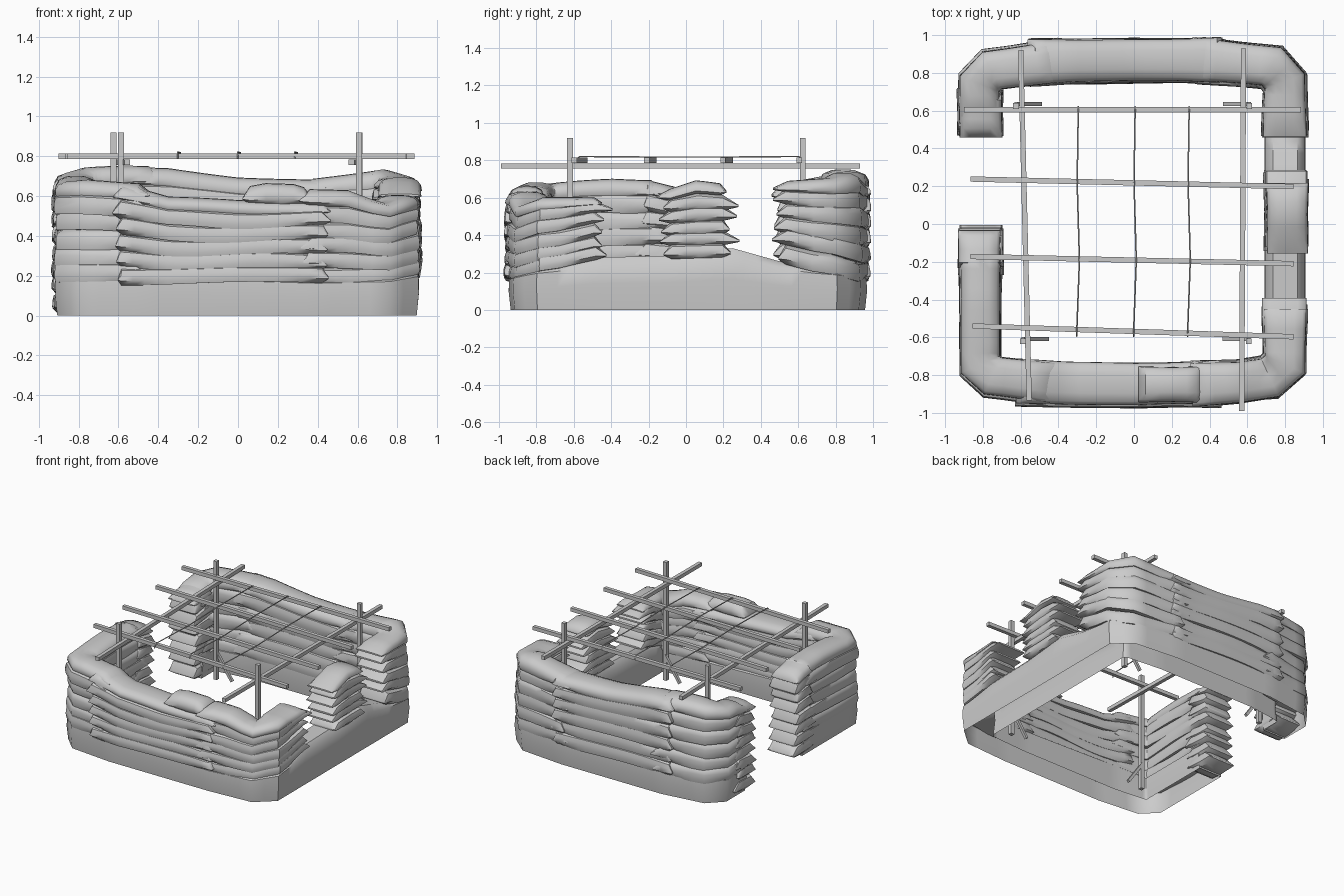
import bpy, bmesh, math, random
from mathutils import Vector

random.seed(4)
cube = bpy.data.objects.get("Cube")
if cube:
    bpy.data.objects.remove(cube)

grey = bpy.data.materials.new("pale_grey")
grey.use_nodes = True
tone = (0.6, 0.6, 0.6, 1)
grey.diffuse_color = tone
grey.node_tree.nodes["Principled BSDF"].inputs["Base Color"].default_value = tone

# Cross-sections: (sideways -1..1, height 0..1)
BASE = [(-.9, 0), (-1, .5), (-.97, .85), (-.6, 1), (.6, 1), (.97, .85), (1, .5), (.9, 0)]
BAG = [(-.95, 0), (-1, .25), (-.99, .55), (-.93, .8), (-.6, 1),
       (.6, 1), (.93, .8), (.99, .55), (1, .25), (.95, 0)]
CAP = [(-.93, 0), (-1, .2), (-.98, .5), (-.83, .8), (-.45, .97), (0, 1),
       (.45, .97), (.83, .8), (.98, .5), (1, .2), (.93, 0)]
FLARE = 0.2  # length of the loose, drooping part at each bag end


def finish(name, bm, smooth=True):
    bmesh.ops.recalc_face_normals(bm, faces=bm.faces)
    mesh = bpy.data.meshes.new(name)
    bm.to_mesh(mesh)
    bm.free()
    mesh.materials.append(grey)
    obj = bpy.data.objects.new(name, mesh)
    bpy.context.collection.objects.link(obj)
    if smooth:
        bpy.ops.object.select_all(action='DESELECT')
        obj.select_set(True)
        bpy.context.view_layer.objects.active = obj
        bpy.ops.object.shade_smooth_by_angle(angle=math.radians(45))
    return obj


def resample(path, step=0.06):
    """Split a path of (x, y, low, high) into short even steps."""
    out = []
    for a, b in zip(path, path[1:]):
        a, b = Vector(a), Vector(b)
        n = max(1, round((b - a).xy.length / step))
        out += [a.lerp(b, i / n) for i in range(n)]
    return out + [Vector(path[-1])]


def sweep(bm, path, half, profile, wobble=0.0, tip=0.0, closed=True):
    """Sweep a cross-section along a path; tip makes pinched, flared bag ends."""
    rings = []
    last = len(path) - 1
    phase, rate = random.uniform(0, 6), random.uniform(4, 8)
    for i, p in enumerate(path):
        d0 = (p - path[max(i - 1, 0)]).xy.normalized()
        d1 = (path[min(i + 1, last)] - p).xy.normalized()
        t = (d0 + d1).normalized()
        miter = 1 / max(t.dot(d1 if i < last else d0), 0.75)
        wave = wobble * math.sin(phase + rate * i * 0.06)
        # Loose ends spread outwards and lift their underside
        to_end = min((p - path[0]).xy.length, (p - path[-1]).xy.length)
        loose = max(0, 1 - to_end / FLARE) if tip else 0
        side = Vector((-t.y, t.x)) * half * miter * (1 + wave * 2 + 0.06 * loose)
        lo, hi = p.z + wave, p.w + wave * 0.7
        ring = (p.xy, side, lo, hi, loose)
        end = -1 if i == 0 else 1
        if tip and i in (0, last):
            reach = tip * random.uniform(0.5, 1.5)
            mid = lo + (hi - lo) * 0.3
            pinch = (p.xy + t * end * reach, side, mid - 0.006, mid + 0.006, loose)
            rings += [pinch, ring] if i == 0 else [ring, pinch]
        else:
            rings.append(ring)
    n = len(profile)
    loops = []
    for c, s, lo, hi, loose in rings:
        tuck = 1 - 0.22 * loose
        loops.append([bm.verts.new((*(c + s * u * (tuck if v == 0 else 1)), lo + (hi - lo) * v))
                      for u, v in profile])
    for a, b in zip(loops, loops[1:]):
        for j in range(n if closed else n - 1):
            k = (j + 1) % n
            bm.faces.new((a[j], a[k], b[k], b[j]))
    bm.faces.new(loops[0])
    bm.faces.new(loops[-1])


def stack(name, path, half, layers=6, tip=0.06):
    """Pile of bag layers following a path of (x, y, bottom, top)."""
    bm = bmesh.new()
    pts = resample(path)
    mean = sum(p.w - p.z for p in pts) / len(pts)

    def level(p, f):
        # Lower layers lie flat, upper ones follow the sagging top
        return p.z + mean * f + (p.w - p.z - mean) * f * f

    for i in range(layers):
        top = i == layers - 1
        shift = Vector((random.uniform(-.008, .008), random.uniform(-.008, .008)))
        row = []
        for p in pts:
            lo, hi = level(p, i / layers), level(p, (i + 1) / layers)
            row.append(Vector((p.x + shift.x, p.y + shift.y, lo,
                               hi if top else hi + (hi - lo) * .25)))
        sweep(bm, row, half * (0.97 if top else random.uniform(.98, 1.03)),
              CAP if top else BAG, wobble=0.01, tip=tip)
    finish(name, bm)


# Foundation skin, hollow underneath and open at the doorway, with a raised left sill
bm = bmesh.new()
ring = [(-.81, -.13, 0, .2), (-.81, -.75, 0, .2), (-.75, -.81, 0, .2), (-.45, -.84, 0, .22),
        (.4, -.84, 0, .19), (.72, -.82, 0, .2), (.8, -.75, 0, .23), (.8, -.5, 0, .28),
        (.8, -.1, 0, .29), (.8, .25, 0, .33), (.8, .5, 0, .26), (.8, .76, 0, .22),
        (.72, .83, 0, .2), (.4, .86, 0, .2), (-.45, .86, 0, .2), (-.75, .82, 0, .2),
        (-.81, .76, 0, .2), (-.81, .57, 0, .2)]
sweep(bm, resample(ring), 0.108, BASE, closed=False)
finish("foundation_skin", bm)

# Stacked bag walls
stack("front_right_corner", [(-.815, -.19, .16, .7), (-.815, -.4, .16, .7), (-.815, -.75, .16, .67),
                             (-.75, -.81, .16, .68), (-.5, -.84, .16, .67)], .105)
stack("front_wall", [(-.58, -.84, .16, .66), (-.35, -.85, .16, .59), (0, -.855, .16, .58),
                     (.42, -.845, .16, .58)], .115, tip=.03)
stack("front_left_corner", [(.36, -.845, .16, .63), (.55, -.835, .16, .63), (.72, -.81, .16, .57),
                            (.8, -.74, .2, .61), (.8, -.49, .26, .61)], .111)
stack("left_pillar", [(.805, -.08, .27, .65), (.805, .06, .27, .69), (.805, .19, .27, .67)], .106)
stack("back_left_corner", [(.8, .54, .25, .69), (.8, .75, .2, .71), (.73, .83, .16, .74),
                           (.38, .865, .16, .69)], .111)
stack("back_wall", [(.44, .865, .16, .68), (0, .865, .16, .7), (-.35, .86, .16, .74),
                    (-.52, .855, .16, .74)], .116, tip=.03)
stack("back_right_corner", [(-.45, .86, .16, .75), (-.75, .82, .16, .74),
                            (-.815, .75, .16, .72), (-.815, .62, .16, .7)], .106)

# Door jambs, piled right from the ground
stack("door_jamb_front", [(-.815, -.21, .02, .7), (-.815, -.07, .02, .66)], .11, layers=8, tip=.04)
stack("door_jamb_back", [(-.815, .51, .02, .67), (-.815, .66, .02, .7)], .11, layers=8, tip=.04)

# Loose bag lying on the front wall
bm = bmesh.new()
loose = [(.06, -.85, .56, .65), (.14, -.85, .56, .665), (.28, -.85, .56, .66), (.33, -.85, .56, .645)]
sweep(bm, resample(loose), .09, CAP, tip=.03)
finish("loose_bag", bm)


def bar(name, a, b, w):
    """Square timber between two points."""
    a, b = Vector(a), Vector(b)
    bm = bmesh.new()
    bmesh.ops.create_cube(bm, size=1)
    bmesh.ops.scale(bm, vec=(w, w, (b - a).length), verts=bm.verts)
    obj = finish(name, bm, smooth=False)
    obj.location = (a + b) / 2
    obj.rotation_euler = (b - a).to_track_quat('Z', 'Y').to_euler()


# Posts, each with a short diagonal foot brace
for name, x, y, inward in (("back_right", -.625, .625, 1), ("front_right", -.588, -.62, 1),
                           ("back_left", .61, .625, -1), ("front_left", .608, -.62, -1)):
    bar(name + "_post", (x, y, 0), (x, y, .92), .03)
    bar(name + "_brace", (x, y + .011, .2), (x + inward * .13, y + .011, .01), .02)

# Long beams running front to back
bar("right_beam", (-.6, .92, .77), (-.555, -.935, .77), .028)
bar("left_beam", (.58, .93, .77), (.57, -.99, .77), .028)

# Cross beams resting on them
for i, (x0, x1, y0, y1) in enumerate(((-.9, .885, .605, .605), (-.865, .845, .238, .198),
                                      (-.865, .845, -.172, -.21), (-.855, .845, -.54, -.597))):
    bar(f"cross_beam_{i + 1}", (x0, y0, .8), (x1, y1, .8), .028)

# Thin cords laid over the cross beams
for i, x in enumerate((-.295, .006, .292)):
    curve = bpy.data.curves.new("cord", 'CURVE')
    curve.dimensions = '3D'
    curve.bevel_depth = .004
    curve.bevel_resolution = 1
    spline = curve.splines.new('POLY')
    points = [(x, .622, .79), (x, .605, .82), (x - .006, .22, .818), (x + .006, -.19, .818),
              (x - .008, -.57, .82), (x - .008, -.595, .79)]
    spline.points.add(len(points) - 1)
    for sp, p in zip(spline.points, points):
        sp.co = (*p, 1)
    curve.materials.append(grey)
    cord = bpy.data.objects.new(f"cord_{i + 1}", curve)
    bpy.context.collection.objects.link(cord)
